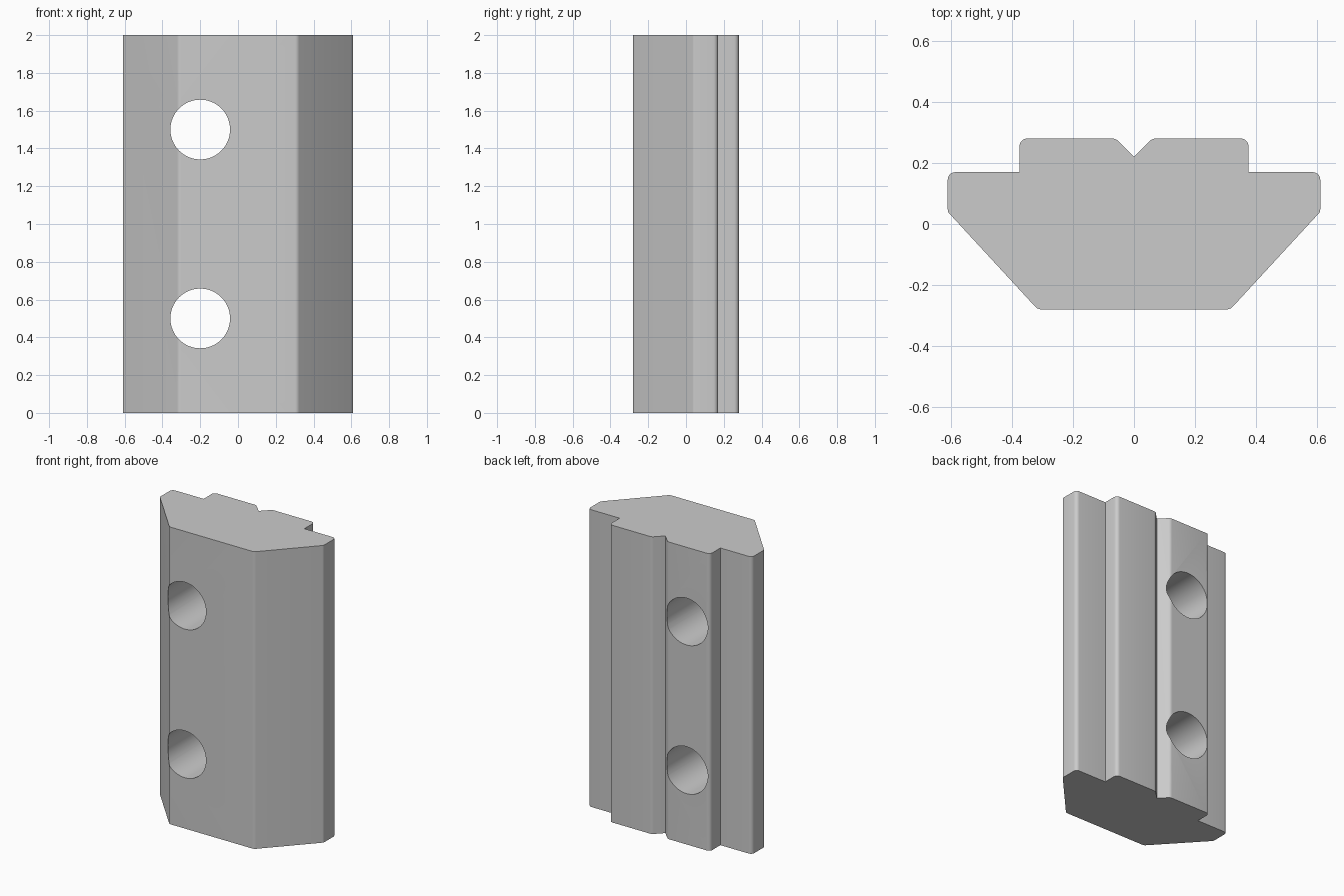
import bpy
import bmesh
import math
from mathutils import Matrix, Vector

cube = bpy.data.objects.get("Cube")
if cube:
    bpy.data.objects.remove(cube, do_unlink=True)

HEIGHT = 2.0
steel = bpy.data.materials.new("grey steel")
steel.use_nodes = True
colour = (0.6, 0.6, 0.6, 1)
steel.diffuse_color = colour
steel.node_tree.nodes["Principled BSDF"].inputs["Base Color"].default_value = colour


def fillet(before, corner, after, radius, steps=5):
    """Points of an arc that rounds one corner of the profile."""
    if radius == 0:
        return [corner]
    a, b = (before - corner).normalized(), (after - corner).normalized()
    half_angle = a.angle(b) / 2
    centre = corner + (a + b).normalized() * radius / math.sin(half_angle)
    start = (corner + a * radius / math.tan(half_angle) - centre).normalized()
    end = (corner + b * radius / math.tan(half_angle) - centre).normalized()
    return [centre + start.slerp(end, i / steps) * radius for i in range(steps + 1)]


def make_object(name, bm):
    mesh = bpy.data.meshes.new(name)
    bm.to_mesh(mesh)
    bm.free()
    mesh.materials.append(steel)
    obj = bpy.data.objects.new(name, mesh)
    bpy.context.collection.objects.link(obj)
    return obj


# Half of the cross-section: x, y, corner radius
half = [(0.315, -0.28, 0.03), (0.61, 0.04, 0.02), (0.61, 0.17, 0.025),
        (0.375, 0.17, 0), (0.375, 0.28, 0.025), (0.06, 0.28, 0.03)]
groove = [(0, 0.22, 0)]
corners = half + groove + [(-x, y, r) for x, y, r in reversed(half)]
points = [Vector((x, y)) for x, y, r in corners]
outline = []
for i, (x, y, r) in enumerate(corners):
    outline += fillet(points[i - 1], points[i], points[(i + 1) % len(points)], r)

# Extruded slot nut body
bm = bmesh.new()
base = bm.faces.new([bm.verts.new((p.x, p.y, 0)) for p in outline])
extruded = bmesh.ops.extrude_face_region(bm, geom=[base])
top = [v for v in extruded["geom"] if isinstance(v, bmesh.types.BMVert)]
bmesh.ops.translate(bm, vec=(0, 0, HEIGHT), verts=top)
bmesh.ops.recalc_face_normals(bm, faces=bm.faces)
body = make_object("slot_nut_body", bm)

# Two through holes, offset to one side
bm = bmesh.new()
for z in (0.5, 1.5):
    placement = Matrix.Translation((-0.2, 0, z)) @ Matrix.Rotation(math.pi / 2, 4, "X")
    bmesh.ops.create_cone(bm, cap_ends=True, segments=64, radius1=0.158,
                          radius2=0.158, depth=1, matrix=placement)
cutter = make_object("hole_cutter", bm)
cutter.hide_render = True

drill = body.modifiers.new("holes", "BOOLEAN")
drill.operation = "DIFFERENCE"
drill.solver = "EXACT"
drill.object = cutter
bpy.ops.object.select_all(action="DESELECT")
body.select_set(True)
bpy.context.view_layer.objects.active = body
bpy.ops.object.modifier_apply(modifier=drill.name)
bpy.data.objects.remove(cutter, do_unlink=True)
bpy.ops.object.shade_smooth_by_angle(angle=math.radians(25))
